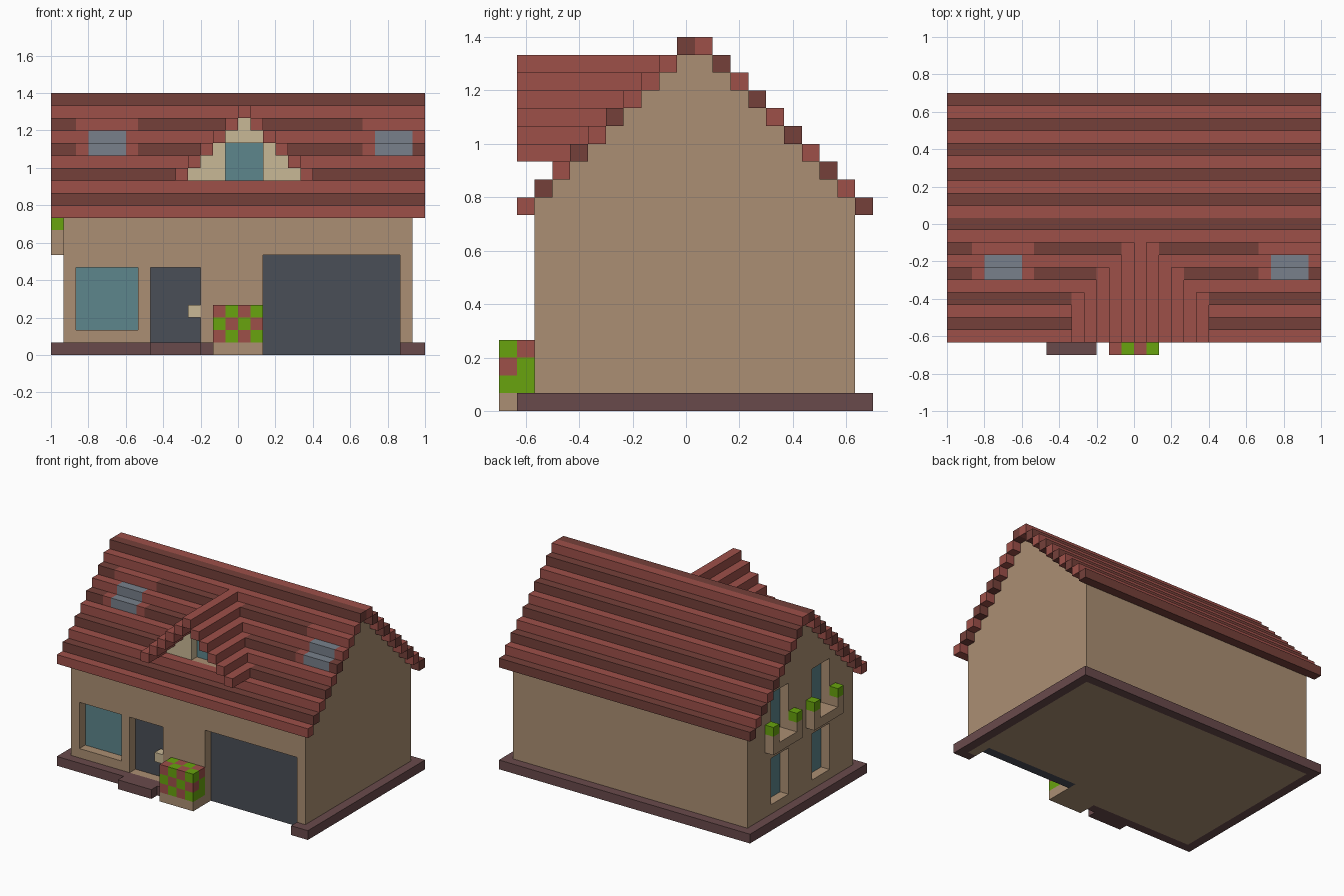
import bpy, bmesh

if "Cube" in bpy.data.objects:
    bpy.data.objects.remove(bpy.data.objects["Cube"])

U = 1 / 15  # one block of the grid


def material(name, hexcode):
    lin = []
    for n in (0, 2, 4):
        c = int(hexcode[n:n + 2], 16) / 255
        lin.append(c / 12.92 if c <= 0.04045 else ((c + 0.055) / 1.055) ** 2.4)
    m = bpy.data.materials.new(name)
    m.diffuse_color = (*lin, 1)
    m.use_nodes = True
    m.node_tree.nodes["Principled BSDF"].inputs["Base Color"].default_value = m.diffuse_color
    return m


TAN = material("wall_tan", "AB8F73")
RED = material("roof_light_red", "9D5049")
DARK = material("roof_dark_red", "75403A")
PLINTH = material("plinth_brown", "694A4B")
DOOR = material("door_grey", "4A4E57")
GLASS = material("window_teal", "5D868C")
SKY = material("skylight_grey", "78808B")
CREAM = material("cream", "C9B896")
GREEN = material("leaf_green", "68A30E")


def pos(i, j, k):
    """Grid corner to world position."""
    return (-1 + i * U, -0.7 + j * U, k * U)


def finish(name, bm, mats):
    me = bpy.data.meshes.new(name)
    bmesh.ops.recalc_face_normals(bm, faces=bm.faces)
    bm.to_mesh(me)
    bm.free()
    for m in mats:
        me.materials.append(m)
    ob = bpy.data.objects.new(name, me)
    bpy.context.scene.collection.objects.link(ob)
    return ob


def blocks(name, items):
    """One object from boxes (material, i0, i1, j0, j1, k0, k1)."""
    bm, mats = bmesh.new(), []
    for m, i0, i1, j0, j1, k0, k1 in items:
        if m not in mats:
            mats.append(m)
        vs = bmesh.ops.create_cube(bm, size=1)["verts"]
        for v in vs:
            v.co = pos(i1 if v.co.x > 0 else i0, j1 if v.co.y > 0 else j0,
                       k1 if v.co.z > 0 else k0)
        for f in {f for v in vs for f in v.link_faces}:
            f.material_index = mats.index(m)
    return finish(name, bm, mats)


# House body: stepped gable profile swept along x
profile = [(2, 0)]
for j in range(2, 20):
    top = min(j + 10, 31 - j)
    for p in ((j, top), (j + 1, top)):
        if len(profile) > 1 and profile[-1] == p:
            continue
        profile.append(p)
profile.append((20, 0))
# merge the flat ridge step so no point lies on a straight line
profile = [p for p in profile if p != (11, 20)]
bm = bmesh.new()
face = bm.faces.new([bm.verts.new(pos(1, j, k)) for j, k in profile])
ext = bmesh.ops.extrude_face_region(bm, geom=[face])["geom"]
bmesh.ops.translate(bm, vec=(28 * U, 0, 0),
                    verts=[v for v in ext if isinstance(v, bmesh.types.BMVert)])
walls = finish("house_walls", bm, [TAN])

# Recessed openings: front (name, colour, i0, i1, k0, k1), left side by j
cuts = []
for name, m, i0, i1, k0, k1 in (("front_window", GLASS, 2, 7, 2, 7),
                                ("front_door", DOOR, 8, 12, 1, 7),
                                ("garage_door", DOOR, 17, 28, 0, 8)):
    cuts.append((TAN, i0, i1, 1, 4, k0 if k0 else -1, k1))
    blocks(name, [(m, i0, i1, 3, 4, k0, k1)])
for j in (6, 13):
    for name, k0, k1 in (("lower_side_window", 2, 7), ("upper_side_window", 9, 14)):
        cuts.append((TAN, 0, 3, j, j + 3, k0, k1))
        blocks(name, [(GLASS, 2, 3, j, j + 3, k0, k1)])
cutter = blocks("opening_cutter", cuts)
cutter.hide_render = True
mod = walls.modifiers.new("openings", "BOOLEAN")
mod.operation, mod.solver, mod.object = "DIFFERENCE", "EXACT", cutter
bpy.context.view_layer.objects.active = walls
bpy.ops.object.modifier_apply(modifier=mod.name)
bpy.data.objects.remove(cutter)

blocks("door_handle", [(CREAM, 11, 12, 2, 3, 3, 4)])

# Plinth rim, open in front of the garage and the planter
blocks("plinth", [(PLINTH, 0, 13, 1, 2, 0, 1), (PLINTH, 28, 30, 1, 2, 0, 1),
                  (PLINTH, 0, 1, 2, 20, 0, 1), (PLINTH, 29, 30, 2, 20, 0, 1),
                  (PLINTH, 0, 30, 20, 21, 0, 1)])
blocks("door_step", [(PLINTH, 8, 12, 0, 1, 0, 1)])

# Flower bed with a chequered bush
blocks("flower_bed_base", [(TAN, 13, 17, 0, 2, 0, 1)])
blocks("flower_bush", [(GREEN if (i + j + k) % 2 or (i, j, k) == (16, 1, 1) else RED,
                        i, i + 1, j, j + 1, k, k + 1)
                       for i in range(13, 17) for j in range(2) for k in range(1, 4)])

# Balcony boxes with plants on the left side
for j in (5, 12):
    ends = (j, j + 4)
    blocks("balcony", [(TAN, 0, 1, j, j + 5, 8, 9)]
           + [(TAN, 0, 1, e, e + 1, 9, 10) for e in ends])
    blocks("balcony_plants", [(GREEN, 0, 1, e, e + 1, 10, 11) for e in ends])

# Back roof slope: one strip per step
blocks("roof_back", [(RED if k % 2 == 0 else DARK, 0, 30, 31 - k, 32 - k, k, k + 1)
                     for k in range(11, 21)])

# Front roof slope: strips with skylights and a gap for the dormer
special = {
    16: [(DARK, 0, 2), (RED, 2, 3), (SKY, 3, 6), (RED, 6, 7), (DARK, 7, 12),
         (DARK, 19, 25), (RED, 25, 26), (SKY, 26, 29), (DARK, 29, 30)],
    17: [(RED, 0, 3), (SKY, 3, 6), (RED, 6, 13), (RED, 18, 26), (SKY, 26, 29), (RED, 29, 30)],
    18: [(DARK, 0, 2), (RED, 2, 7), (DARK, 7, 14), (DARK, 17, 25), (RED, 25, 30)],
}
front = []
for k in range(11, 21):
    m = RED if k % 2 else DARK
    if 14 <= k < 20:
        d = 19 - k
        spans = special.get(k, [(m, 0, 15 - d), (m, 16 + d, 30)])
    else:
        spans = [(m, 0, 30)]
    front += [(c, a, b, k - 10, k - 9, k, k + 1) for c, a, b in spans]
blocks("roof_front", front)

# Dormer: stepped roof, cream gable and recessed window
dormer, gable = [], []
for k in range(14, 20):
    d = 19 - k
    for i in {15 - d, 15 + d}:
        dormer.append((RED, i, i + 1, 1, k - 9, k, k + 1))
    if d:
        a, b = 16 - d, 15 + d
        if k < 17:
            gable += [(CREAM, a, 14, 4, k - 9, k, k + 1), (CREAM, 17, b, 4, k - 9, k, k + 1)]
        else:
            gable.append((CREAM, a, b, 4, k - 9, k, k + 1))
blocks("dormer_roof", dormer)
blocks("dormer_gable", gable)
blocks("dormer_window", [(GLASS, 14, 17, 4.9, 5, 14, 17)])
